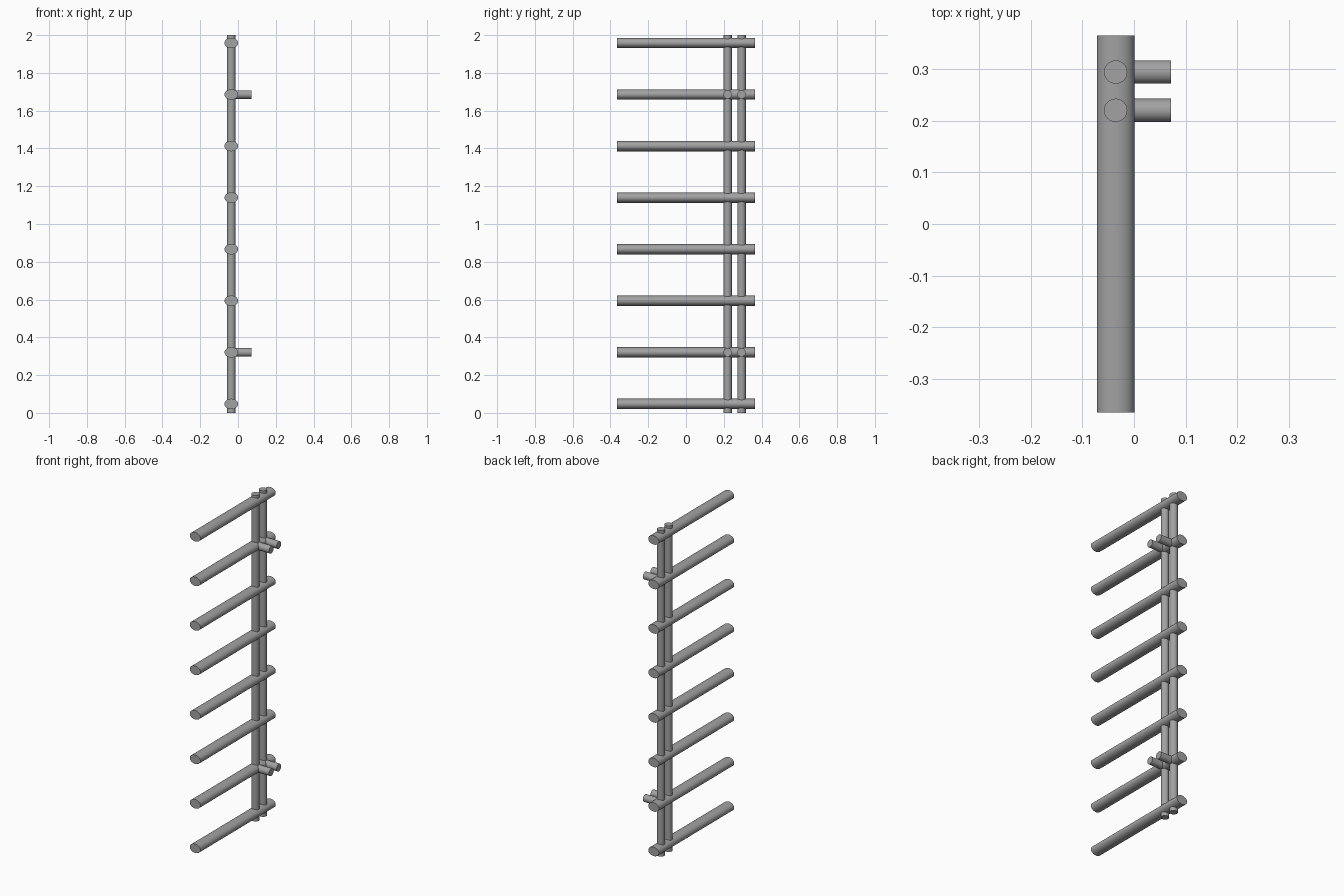
import bpy, math
from mathutils import Matrix

if "Cube" in bpy.data.objects:
    bpy.data.objects.remove(bpy.data.objects["Cube"])

steel = bpy.data.materials.new("brushed_grey_metal")
steel.diffuse_color = (0.36, 0.36, 0.36, 1)
steel.use_nodes = True
steel.node_tree.nodes["Principled BSDF"].inputs["Base Color"].default_value = steel.diffuse_color

RAIL_X = -0.0355
POST_YS = (0.22, 0.294)
FIRST_Z, STEP, COUNT = 0.0475, 0.273, 8


def tube(name, centre, length, rx, ry, rotation=(0, 0, 0)):
    """Capped elliptical tube, built along local z, then rotated."""
    bpy.ops.mesh.primitive_cylinder_add(vertices=48, radius=1, depth=length,
                                        location=centre, rotation=rotation)
    ob = bpy.context.object
    ob.name = name
    ob.data.transform(Matrix.Diagonal((rx, ry, 1, 1)))
    ob.data.materials.append(steel)
    bpy.ops.object.shade_smooth_by_angle(angle=math.radians(35))
    return ob


# two upright posts
for i, y in enumerate(POST_YS):
    tube(f"upright_post_{i + 1}", (RAIL_X, y, 1), 2, 0.0225, 0.0225)

# horizontal oval rails
rail_zs = [FIRST_Z + STEP * i for i in range(COUNT)]
for i, z in enumerate(rail_zs):
    tube(f"towel_rail_{i + 1}", (RAIL_X, 0, z), 0.73, 0.036, 0.0275,
         (math.pi / 2, 0, 0))

# wall brackets on the second rail from each end
for level, z in (("lower", rail_zs[1]), ("upper", rail_zs[-2])):
    for i, y in enumerate(POST_YS):
        tube(f"{level}_wall_bracket_{i + 1}", ((RAIL_X + 0.0715) / 2, y, z),
             0.0715 - RAIL_X, 0.0225, 0.0225, (0, math.pi / 2, 0))
